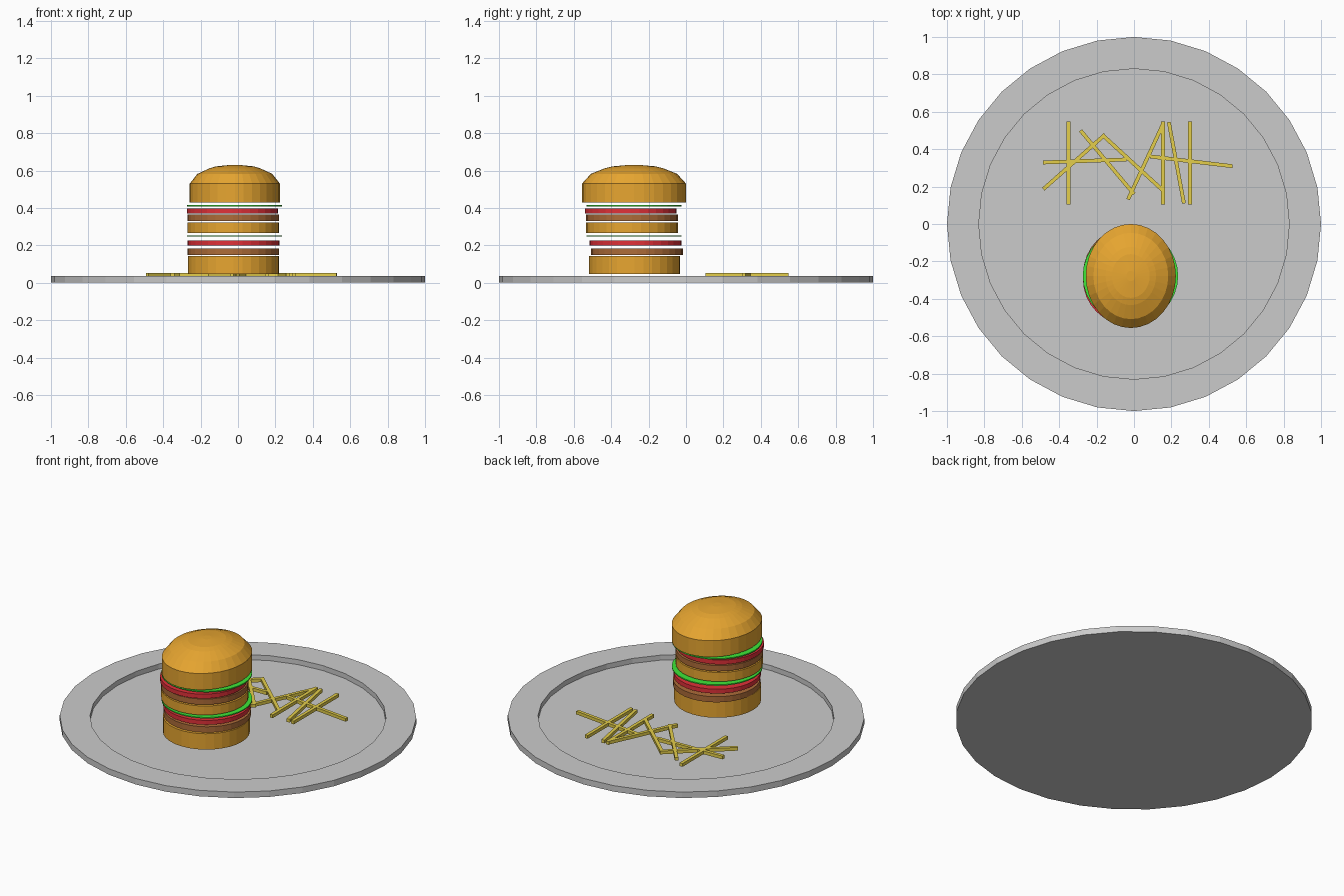
import bpy, bmesh, math
from mathutils import Matrix

if "Cube" in bpy.data.objects:
    bpy.data.objects.remove(bpy.data.objects["Cube"])

SIDES = 32


def material(name, rgb):
    m = bpy.data.materials.new(name)
    m.diffuse_color = (*rgb, 1)
    m.use_nodes = True
    m.node_tree.nodes["Principled BSDF"].inputs["Base Color"].default_value = m.diffuse_color
    return m


BUN = material("bun_orange", (0.8, 0.38, 0.03))
PATTY = material("patty_brown", (0.42, 0.15, 0.04))
TOMATO = material("tomato_red", (0.75, 0.03, 0.04))
LETTUCE = material("lettuce_green", (0.05, 0.8, 0.04))
FRY = material("fry_yellow", (0.78, 0.62, 0.07))


def finish(name, bm, mat=None):
    bmesh.ops.recalc_face_normals(bm, faces=bm.faces)
    mesh = bpy.data.meshes.new(name)
    bm.to_mesh(mesh)
    bm.free()
    ob = bpy.data.objects.new(name, mesh)
    bpy.context.collection.objects.link(ob)
    if mat:
        mesh.materials.append(mat)
    return ob


def lathe(name, profile, centre=(0, 0), scale=(1, 1), mat=None):
    """Stack of rings (radius, z) with flat end caps."""
    bm = bmesh.new()
    rings = []
    for r, z in profile:
        ring = []
        for i in range(SIDES):
            a = 2 * math.pi * i / SIDES
            ring.append(bm.verts.new((centre[0] + r * scale[0] * math.cos(a),
                                      centre[1] + r * scale[1] * math.sin(a), z)))
        rings.append(ring)
    for lo, hi in zip(rings, rings[1:]):
        for i in range(SIDES):
            j = (i + 1) % SIDES
            bm.faces.new((lo[i], lo[j], hi[j], hi[i]))
    bm.faces.new(rings[0][::-1])
    bm.faces.new(rings[-1])
    return finish(name, bm, mat)


# Plate with a raised rim
lathe("plate", [(1, 0), (1, 0.037), (0.83, 0.037), (0.83, 0.006)])

# Burger layers: name, radius, centre x, centre y, bottom, top, material
layers = [
    ("bottom_bun", 0.244, -0.024, -0.275, 0.046, 0.144, BUN),
    ("lower_patty", 0.245, -0.026, -0.262, 0.147, 0.182, PATTY),
    ("lower_tomato", 0.245, -0.024, -0.270, 0.198, 0.225, TOMATO),
    ("lower_lettuce", 0.255, -0.019, -0.278, 0.246, 0.253, LETTUCE),
    ("middle_bun", 0.245, -0.025, -0.289, 0.265, 0.321, BUN),
    ("upper_patty", 0.245, -0.026, -0.289, 0.329, 0.364, PATTY),
    ("upper_tomato", 0.244, -0.029, -0.296, 0.369, 0.396, TOMATO),
    ("upper_lettuce", 0.255, -0.019, -0.278, 0.408, 0.415, LETTUCE),
]
for name, r, x, y, z0, z1, mat in layers:
    lathe(name, [(r, z0), (r, z1)], (x, y), mat=mat)

# Domed top bun, slightly oval
lathe("top_bun", [(1, 0.429), (1, 0.53), (0.83, 0.582), (0.56, 0.612),
                  (0.42, 0.622), (0.1, 0.63)],
      (-0.017, -0.278), (0.241, 0.278), BUN)

# Fries: end points seen from above
fries = [
    (-0.35, 0.548, -0.35, 0.104), (-0.487, 0.329, -0.04, 0.345),
    (-0.485, 0.186, -0.155, 0.478), (-0.286, 0.5, 0.0, 0.16),
    (-0.171, 0.478, 0.155, 0.179), (-0.032, 0.131, 0.158, 0.54),
    (0.155, 0.548, 0.155, 0.104), (0.186, 0.545, 0.267, 0.11),
    (0.299, 0.548, 0.299, 0.104), (0.086, 0.361, 0.527, 0.309),
]
for n, (x0, y0, x1, y1) in enumerate(fries, 1):
    bm = bmesh.new()
    m = (Matrix.Translation(((x0 + x1) / 2, (y0 + y1) / 2, 0.043))
         @ Matrix.Rotation(math.atan2(y1 - y0, x1 - x0), 4, 'Z')
         @ Matrix.Diagonal((math.hypot(x1 - x0, y1 - y0), 0.02, 0.02, 1)))
    bmesh.ops.create_cube(bm, size=1, matrix=m)
    finish(f"fry_{n}", bm, FRY)
